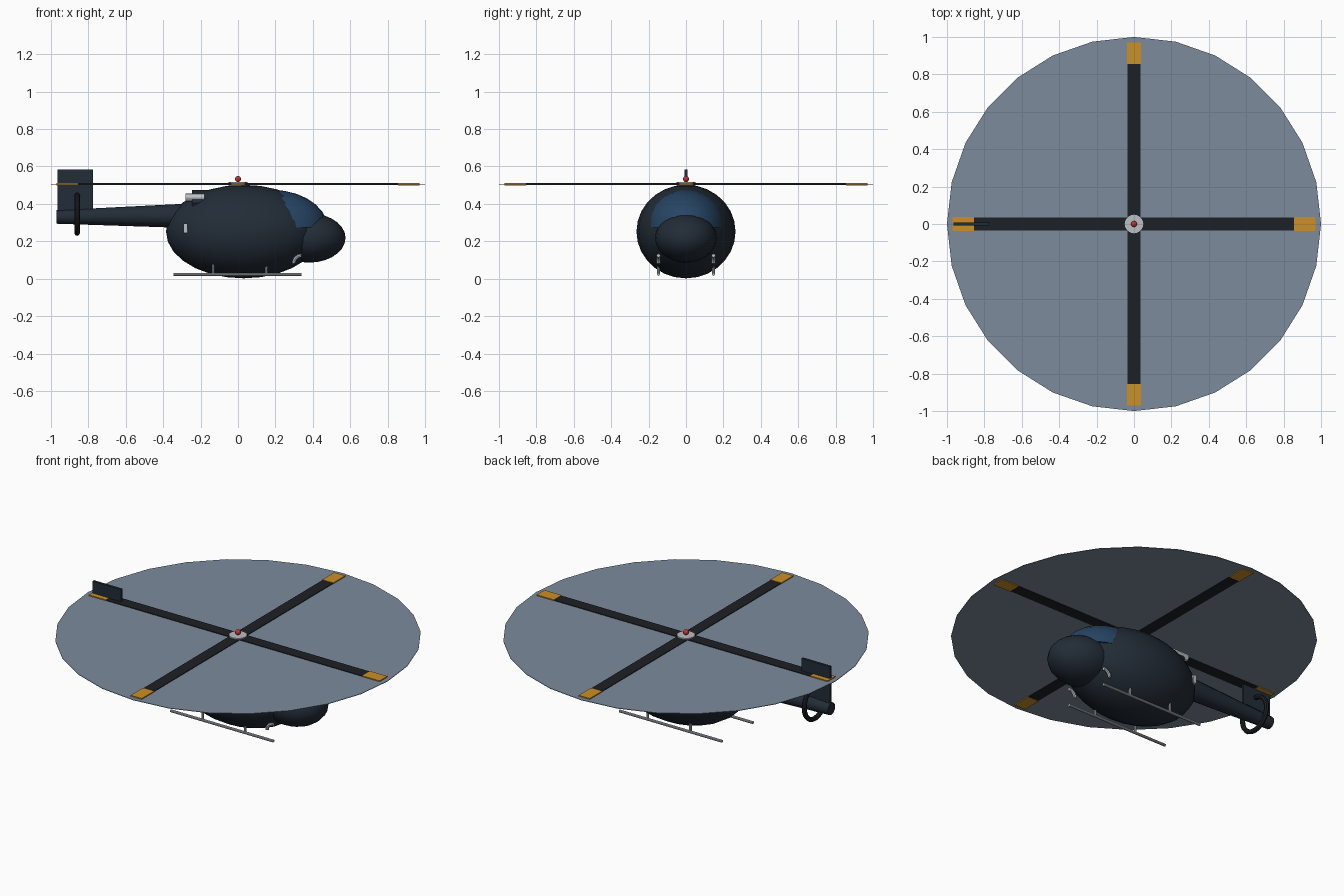
import bpy, bmesh, math
from mathutils import Vector, Matrix

if "Cube" in bpy.data.objects:
    bpy.data.objects.remove(bpy.data.objects["Cube"])


def material(name, rgb):
    m = bpy.data.materials.new(name)
    m.diffuse_color = (*rgb, 1)
    m.use_nodes = True
    m.node_tree.nodes["Principled BSDF"].inputs["Base Color"].default_value = m.diffuse_color
    return m


NAVY = material("dark_navy", (0.016, 0.025, 0.038))
GLASS = material("blue_glass", (0.02, 0.06, 0.13))
BLACK = material("blade_black", (0.012, 0.014, 0.018))
AMBER = material("amber", (0.6, 0.28, 0.02))
RED = material("red", (0.6, 0.03, 0.03))
DISC = material("disc_blue_grey", (0.2, 0.26, 0.33))
METAL = material("metal", (0.5, 0.52, 0.55))


def finish(name, bm, mat, smooth=True):
    bmesh.ops.recalc_face_normals(bm, faces=bm.faces)
    me = bpy.data.meshes.new(name)
    bm.to_mesh(me)
    bm.free()
    ob = bpy.data.objects.new(name, me)
    bpy.context.collection.objects.link(ob)
    me.materials.append(mat)
    if smooth:
        bpy.ops.object.select_all(action='DESELECT')
        ob.select_set(True)
        bpy.context.view_layer.objects.active = ob
        bpy.ops.object.shade_smooth_by_angle()
    return ob


def ellipsoid(name, c, s, mat, seg=20, rings=14, cut_z=None):
    bm = bmesh.new()
    m = Matrix.Translation(c) @ Matrix.Diagonal((*s, 1))
    bmesh.ops.create_uvsphere(bm, u_segments=seg, v_segments=rings, radius=1, matrix=m)
    if cut_z is not None:
        g = bm.verts[:] + bm.edges[:] + bm.faces[:]
        bmesh.ops.bisect_plane(bm, geom=g, plane_co=(0, 0, cut_z), plane_no=(0, 0, 1), clear_inner=True)
        bmesh.ops.holes_fill(bm, edges=[e for e in bm.edges if e.is_boundary])
    return finish(name, bm, mat)


def box(name, c, s, mat, rot=0):
    bm = bmesh.new()
    m = Matrix.Rotation(rot, 4, 'Z') @ Matrix.Translation(c) @ Matrix.Diagonal((*s, 1))
    bmesh.ops.create_cube(bm, size=1, matrix=m)
    return finish(name, bm, mat, False)


def rod(name, a, b, r1, r2, mat, seg=12, squash=(1, 1, 1)):
    a, b = Vector(a), Vector(b)
    d = b - a
    bm = bmesh.new()
    m = (Matrix.Translation((a + b) / 2) @ Matrix.Diagonal((*squash, 1))
         @ d.to_track_quat('Z', 'Y').to_matrix().to_4x4())
    bmesh.ops.create_cone(bm, cap_ends=True, segments=seg, radius1=r1, radius2=r2,
                          depth=d.length, matrix=m)
    return finish(name, bm, mat)


def arc_tube(name, c, axis, R, r, start, sweep, mat, n=24, sides=8):
    # tube swept around c in the plane normal to axis ('X' or 'Y')
    closed = abs(sweep) > 359
    bm = bmesh.new()
    rings = []
    for i in range(n if closed else n + 1):
        t = math.radians(start + sweep * i / n)
        ring = []
        for k in range(sides):
            p = 2 * math.pi * k / sides
            h, o = R + r * math.cos(p), r * math.sin(p)
            u, w = h * math.cos(t), h * math.sin(t)
            ring.append(bm.verts.new(Vector(c) + Vector((o, u, w) if axis == 'X' else (u, o, w))))
        rings.append(ring)
    for i in range(n):
        A, B = rings[i], rings[(i + 1) % len(rings)]
        for k in range(sides):
            bm.faces.new((A[k], A[(k + 1) % sides], B[(k + 1) % sides], B[k]))
    if not closed:
        bm.faces.new(rings[0])
        bm.faces.new(rings[-1])
    return finish(name, bm, mat)


# Fuselage, nose and canopy
ellipsoid("fuselage", (0.03, 0, 0.252), (0.415, 0.265, 0.25), NAVY)
ellipsoid("nose", (0.38, 0, 0.218), (0.195, 0.165, 0.132), NAVY)
ellipsoid("canopy", (0.18, 0, 0.27), (0.3, 0.212, 0.205), GLASS, cut_z=0.275)

# Engine fairing
rod("engine_fairing", (-0.245, 0, 0.405), (0.05, 0, 0.405), 0.14, 0.14, NAVY, 16, (1, 1, 0.5))

# Tail boom, fin and tail ring
rod("tail_boom", (-0.97, 0, 0.33), (-0.3, 0, 0.336), 0.036, 0.064, NAVY, 12)
box("tail_fin", (-0.87, 0, 0.47), (0.19, 0.015, 0.23), NAVY)
arc_tube("tail_ring", (-0.86, 0, 0.345), 'X', 0.102, 0.014, 0, 360, BLACK)

# Main rotor: disc, hub, beacon, blades with amber tips
rod("rotor_disc", (0, 0, 0.504), (0, 0, 0.507), 1, 1, DISC, 28)
rod("rotor_mast", (0, 0, 0.45), (0, 0, 0.5), 0.025, 0.025, METAL)
rod("rotor_hub", (0, 0, 0.493), (0, 0, 0.518), 0.05, 0.05, METAL, 16)
ellipsoid("beacon", (0, 0, 0.533), (0.016, 0.016, 0.016), RED, 12, 8)
for i in range(4):
    a = i * math.pi / 2
    box(f"rotor_blade_{i+1}", (0.485, 0, 0.506), (0.96, 0.07, 0.01), BLACK, a)
    box(f"blade_tip_{i+1}", (0.9125, 0, 0.506), (0.115, 0.074, 0.014), AMBER, a)

# Mirrored parts: exhausts, side vents, landing skids
for side, y in (("right", -1), ("left", 1)):
    rod(f"exhaust_{side}", (-0.28, 0.115 * y, 0.434), (-0.18, 0.115 * y, 0.434), 0.021, 0.021, METAL)
    box(f"side_vent_{side}", (-0.28, 0.175 * y, 0.27), (0.022, 0.02, 0.05), METAL)
    sy = 0.147 * y
    rod(f"skid_{side}", (-0.345, sy, 0.023), (0.34, sy, 0.023), 0.008, 0.008, METAL, 10)
    for n, x in (("rear", -0.133), ("front", 0.152)):
        rod(f"skid_strut_{n}_{side}", (x, sy, 0.023), (x, sy, 0.1), 0.007, 0.007, METAL, 8)
    arc_tube(f"step_tube_{side}", (0.34, sy, 0.082), 'Y', 0.042, 0.01, 180, -90, METAL, 8)
